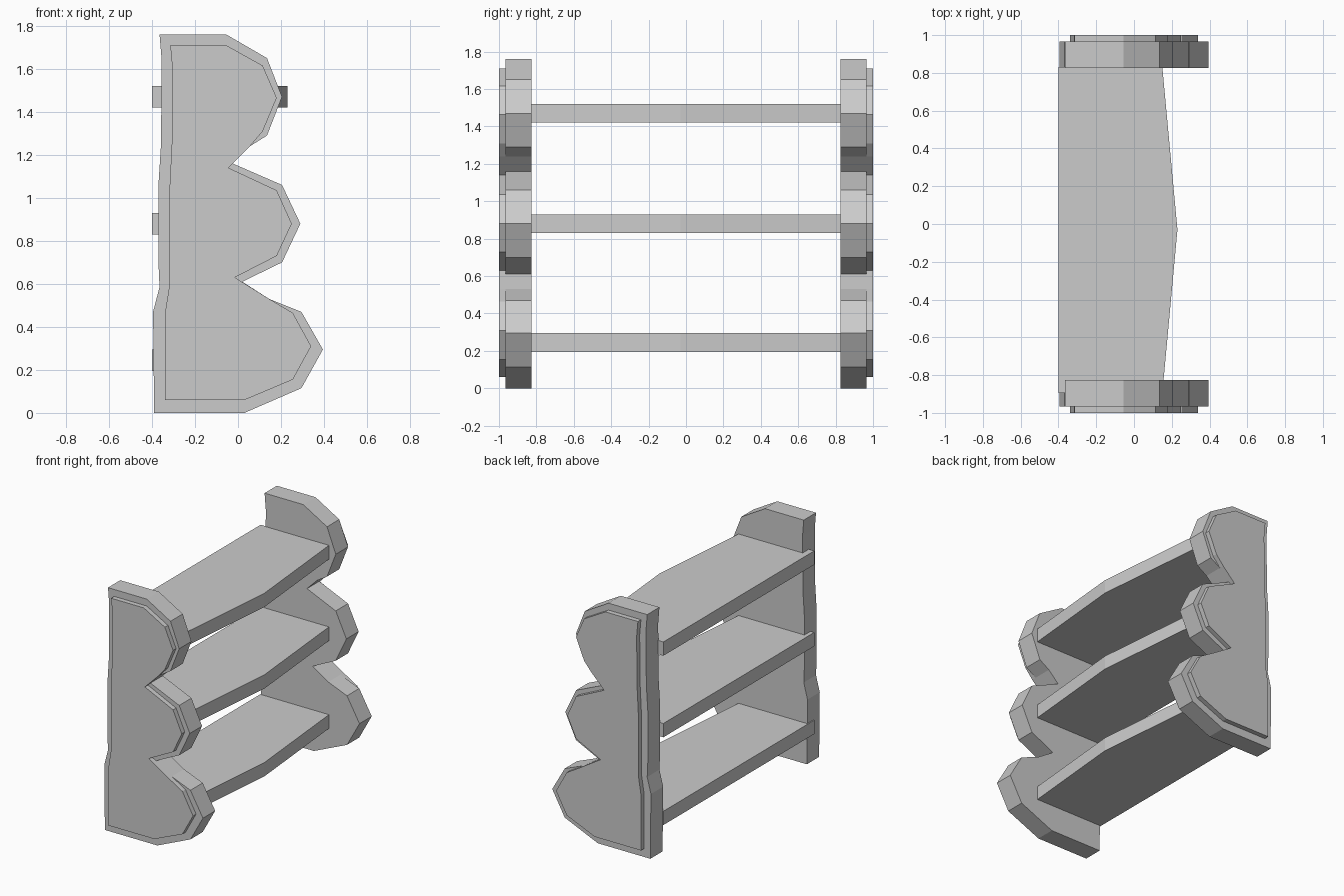
import bpy, bmesh
from mathutils import Vector

if "Cube" in bpy.data.objects:
    bpy.data.objects.remove(bpy.data.objects["Cube"])


def prism(name, outline, axis, lo, hi):
    """Extrude a closed outline along y (outline in x,z) or z (outline in x,y)."""
    def point(a, b, t):
        return Vector((a, t, b)) if axis == 'y' else Vector((a, b, t))
    bm = bmesh.new()
    face = bm.faces.new([bm.verts.new(point(a, b, lo)) for a, b in outline])
    ext = bmesh.ops.extrude_face_region(bm, geom=[face], use_keep_orig=True)
    verts = [v for v in ext['geom'] if isinstance(v, bmesh.types.BMVert)]
    bmesh.ops.translate(bm, verts=verts, vec=point(0, 0, hi - lo))
    bmesh.ops.recalc_face_normals(bm, faces=bm.faces)
    mesh = bpy.data.meshes.new(name)
    bm.to_mesh(mesh)
    bm.free()
    obj = bpy.data.objects.new(name, mesh)
    bpy.context.collection.objects.link(obj)
    return obj


# Three-lobed side outline and the smaller raised outline on its outer face
panel = [(-.39, 0), (.03, 0), (.295, .115), (.395, .295), (.295, .47),
         (.145, .53), (.02, .61), (.205, .70), (.29, .88), (.205, 1.06),
         (-.025, 1.16), (.055, 1.24), (.135, 1.29), (.205, 1.47),
         (.135, 1.65), (-.055, 1.76), (-.365, 1.76), (-.355, 1.64),
         (-.358, 1.25), (-.37, 1.06), (-.37, .70), (-.365, .585), (-.395, .47)]
raised = [(-.34, .06), (.03, .06), (.255, .155), (.34, .31), (.255, .465),
          (.145, .53), (-.015, .63), (.18, .73), (.25, .88), (.18, 1.035),
          (-.045, 1.14), (.055, 1.24), (.115, 1.31), (.18, 1.465),
          (.115, 1.615), (-.055, 1.71), (-.315, 1.71), (-.305, 1.60),
          (-.308, 1.25), (-.318, 1.05), (-.318, .60), (-.34, .46)]

# Side panels
for side, s in (("front", -1), ("back", 1)):
    prism(side + "_side_panel", panel, 'y', s * .825, s * .965)
    prism(side + "_raised_panel", raised, 'y', s * .965, s * 1.0)

# Shelves with a shallow pointed front edge
shelf = [(-.4, -.895), (.15, -.895), (.23, -.03), (.15, .83), (-.4, .83)]
for name, z in (("bottom", .195), ("middle", .83), ("top", 1.42)):
    prism(name + "_shelf", shelf, 'z', z, z + .1)
